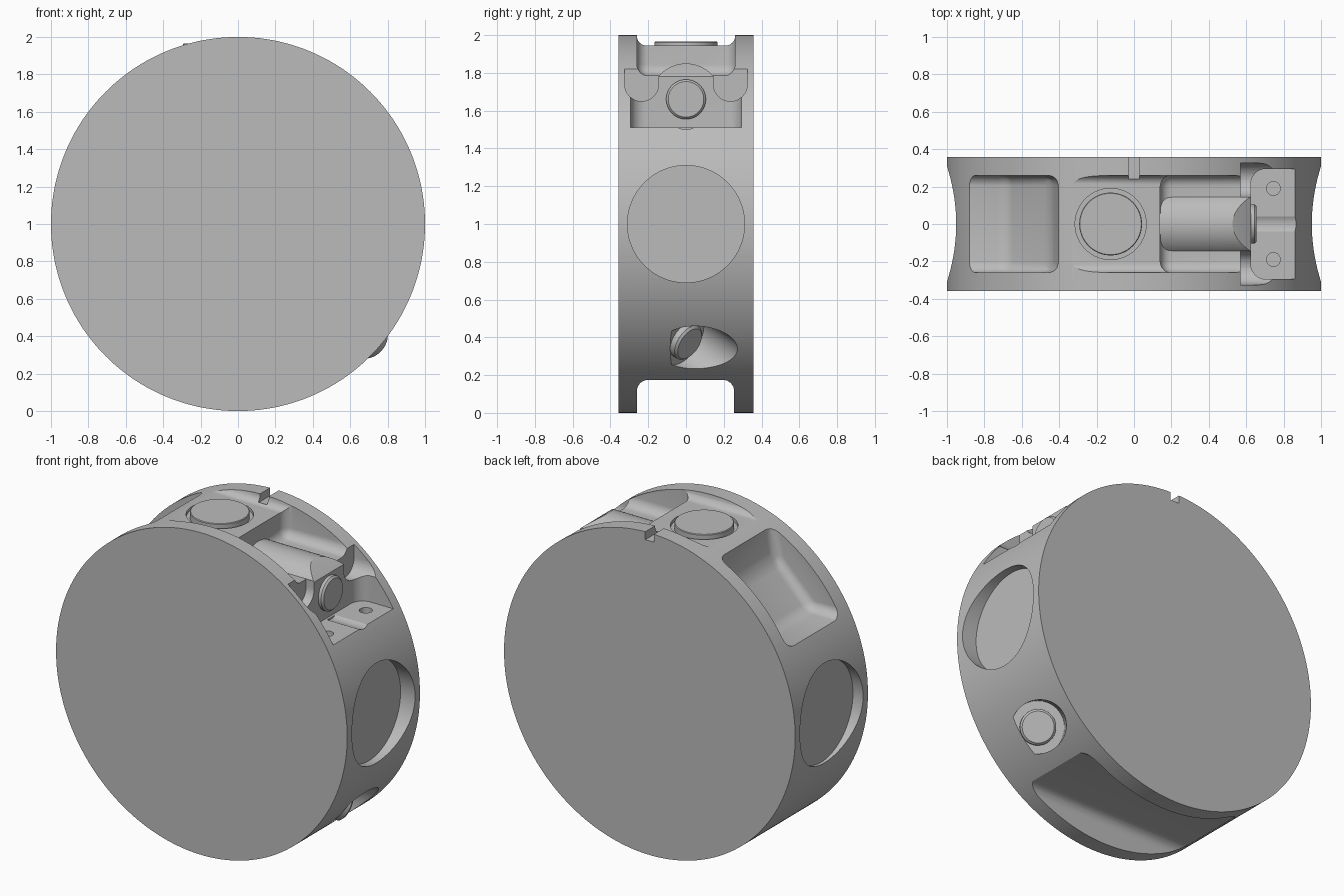
import bpy, bmesh, math
from mathutils import Vector, Matrix

if "Cube" in bpy.data.objects:
    bpy.data.objects.remove(bpy.data.objects["Cube"], do_unlink=True)

grey = bpy.data.materials.new("plain_grey")
grey.use_nodes = True
grey.diffuse_color = (0.5, 0.5, 0.5, 1)
grey.node_tree.nodes["Principled BSDF"].inputs["Base Color"].default_value = (0.5, 0.5, 0.5, 1)

X, Y, Z = Vector((1, 0, 0)), Vector((0, 1, 0)), Vector((0, 0, 1))


def finish(bm, name):
    bmesh.ops.recalc_face_normals(bm, faces=bm.faces)
    mesh = bpy.data.meshes.new(name)
    bm.to_mesh(mesh)
    bm.free()
    mesh.materials.append(grey)
    ob = bpy.data.objects.new(name, mesh)
    bpy.context.collection.objects.link(ob)
    return ob


def cylinder(name, start, axis, length, radius, segments=96, chamfer=0):
    """Cylinder growing from start along axis, with an optional chamfered tip."""
    bm = bmesh.new()
    bmesh.ops.create_cone(bm, cap_ends=True, segments=segments, radius1=radius,
                          radius2=radius, depth=length)
    if chamfer:
        rim = [e for e in bm.edges if all(v.co.z > 0 for v in e.verts)]
        bmesh.ops.bevel(bm, geom=rim, offset=chamfer, segments=1, affect='EDGES')
    turn = Z.rotation_difference(axis).to_matrix().to_4x4()
    place = Matrix.Translation(Vector(start) + axis * length / 2) @ turn
    bmesh.ops.transform(bm, matrix=place, verts=bm.verts)
    return finish(bm, name)


def prism(name, outline, y0, y1, radius=0, along=None):
    """Extrude an x-z outline from y0 to y1 and round its edges (or only those along one axis)."""
    bm = bmesh.new()
    face = bm.faces.new([bm.verts.new((x, y0, z)) for x, z in outline])
    new = bmesh.ops.extrude_face_region(bm, geom=[face])["geom"]
    bmesh.ops.translate(bm, vec=(0, y1 - y0, 0),
                        verts=[g for g in new if isinstance(g, bmesh.types.BMVert)])
    if radius:
        edges = [e for e in bm.edges if along is None or
                 abs((e.verts[0].co - e.verts[1].co).normalized().dot(along)) > 0.99]
        bmesh.ops.bevel(bm, geom=edges, offset=radius, segments=8, profile=0.5, affect='EDGES')
    return finish(bm, name)


def box(name, x, y, z, radius=0, along=None):
    outline = [(x[0], z[0]), (x[1], z[0]), (x[1], z[1]), (x[0], z[1])]
    return prism(name, outline, y[0], y[1], radius, along)


def cut(target, cutter):
    mod = target.modifiers.new("cut", 'BOOLEAN')
    mod.operation, mod.solver, mod.object = 'DIFFERENCE', 'EXACT', cutter
    bpy.context.view_layer.objects.active = target
    bpy.ops.object.modifier_apply(modifier=mod.name)
    bpy.data.objects.remove(cutter, do_unlink=True)


# main disc
body = cylinder("disc_body", (0, -0.357, 1), Y, 0.714, 1, 256)

# flat ledge on top, with a counterbore for the cap
cut(body, box("ledge_cut", (-0.7, 0.35), (-0.26, 0.26), (1.945, 2.5), 0.05))
cut(body, cylinder("cap_bore", (-0.125, 0, 1.925), Z, 0.5, 0.19))

# right upper pocket with a rounded ridge along its floor
pocket = box("ridge_pocket", (0.14, 1.4), (-0.26, 0.26), (1.785, 2.5), 0.06)
cut(pocket, cylinder("ridge", (0, 0, 1.66), X, 2, 0.19))
cut(body, pocket)

# left upper pocket with a sloping floor
slope = [(-1.5, 1.475), (-0.68, 1.475), (-0.44, 1.72), (-0.4, 1.93), (-0.39, 2.5), (-1.5, 2.5)]
cut(body, prism("slope_pocket", slope, -0.26, 0.26, 0.055))

# groove across the bottom
cut(body, box("bottom_groove", (-1.3, 1.3), (-0.26, 0.255), (-0.6, 0.175), 0.06))

# round pockets on both sides
cut(body, cylinder("left_bore", (0.9, 0, 1), X, 0.5, 0.31))
cut(body, cylinder("right_bore", (-0.93, 0, 1), -X, 0.5, 0.31))

# mounting seat with slots, screw holes and a shallow drain
cut(body, box("seat_cut", (0.625, 1.5), (-0.295, 0.295), (1.51, 2.5), 0.08, Z))
for side in (-1, 1):
    mid = side * 0.235
    cut(body, box("slot_cut", (0.57, 1.5), (mid - 0.09, mid + 0.09), (1.65, 2.5), 0.0895, X))
    cut(body, cylinder("screw_hole", (0.745, side * 0.19, 1.39), Z, 0.3, 0.037, 32))
cut(body, cylinder("drain_cut", (0.64, 0, 1.585), X, 0.6, 0.085, 64))

# timing notch in the back flange
cut(body, box("notch_cut", (-0.03, 0.03), (0.24, 0.5), (1.95, 2.5)))

# slanted port low on the side
radial = Vector((0.75, 0, -0.66)).normalized()
slant = (radial + Y).normalized()
tip = Vector((0, 0.02, 1)) + radial * 0.96
cut(body, cylinder("port_cut", tip - slant * 0.045, slant, 0.8, 0.15))

# plugs and cap
parts = [
    body,
    cylinder("top_cap", (-0.125, 0, 1.9), Z, 0.065, 0.168, 96, 0.004),
    cylinder("seat_plug", (0.6, 0, 1.66), X, 0.055, 0.105, 64, 0.011),
    cylinder("port_plug", tip - slant * 0.1, slant, 0.1, 0.102, 64, 0.012),
]
for ob in bpy.context.selected_objects:
    ob.select_set(False)
for ob in parts:
    ob.select_set(True)
bpy.context.view_layer.objects.active = body
bpy.ops.object.shade_smooth_by_angle(angle=math.radians(25))
